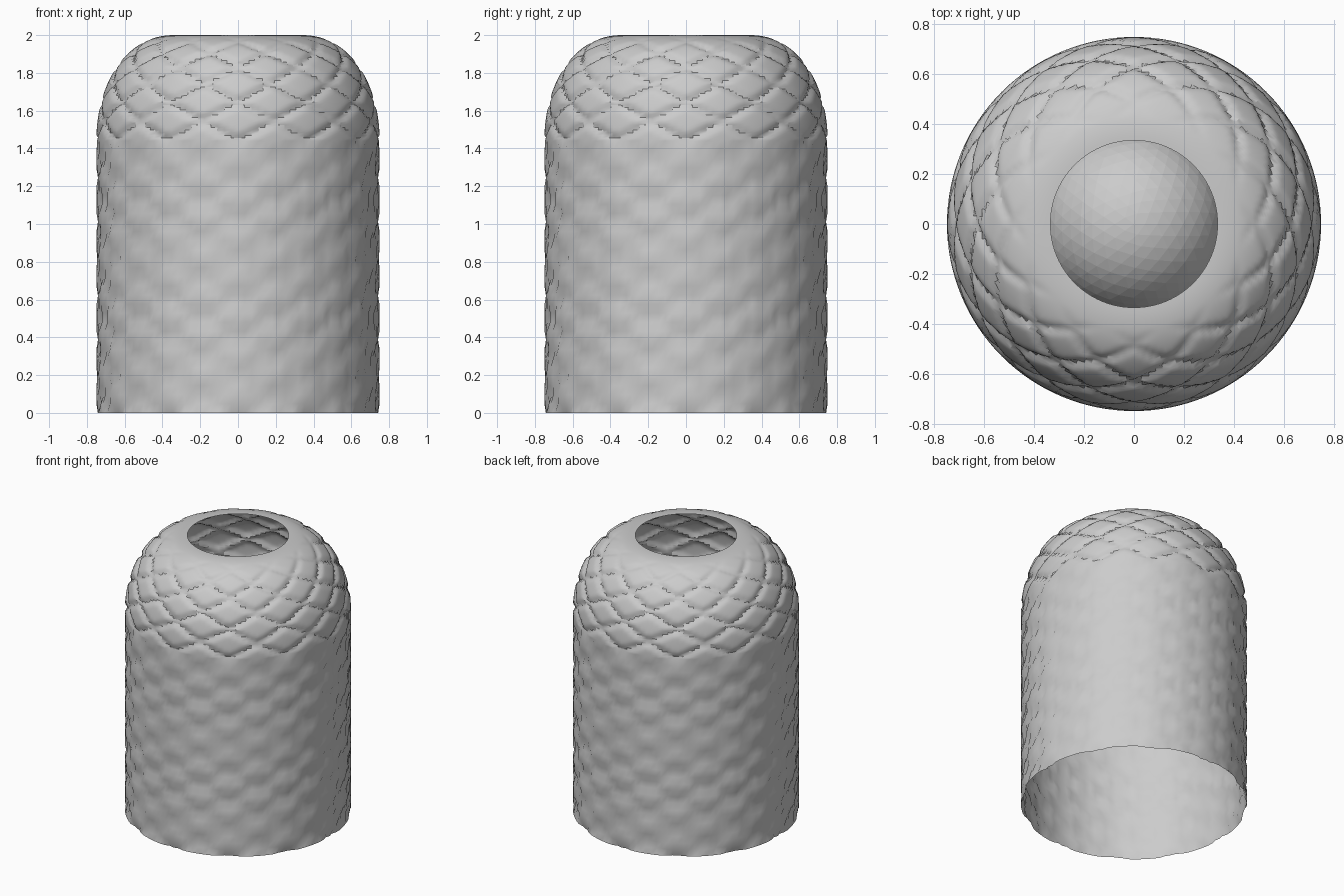
import bpy, bmesh, math
from mathutils import Vector

if "Cube" in bpy.data.objects:
    bpy.data.objects.remove(bpy.data.objects["Cube"])

COLUMNS = 128      # vertices around the shade
CELLS = 12         # quilt diamonds around
PITCH = 0.208      # height of one diamond
NODE = 1.44        # height of a seam crossing at the front
DEPTH = 0.018      # seam depth
HALF = 0.017       # seam half width

grey = bpy.data.materials.new("soft_grey")
grey.use_nodes = True
grey.diffuse_color = (0.6, 0.6, 0.6, 1)
grey.node_tree.nodes["Principled BSDF"].inputs["Base Color"].default_value = (0.6, 0.6, 0.6, 1)


def make_object(name, bm):
    mesh = bpy.data.meshes.new(name)
    bm.to_mesh(mesh)
    bm.free()
    mesh.materials.append(grey)
    obj = bpy.data.objects.new(name, mesh)
    bpy.context.collection.objects.link(obj)
    return obj


def shade_profile():
    """Radius and height pairs: coarse straight wall, then a fine rounded shoulder."""
    pts = [Vector((0.75, NODE * i / 30)) for i in range(30)]
    rows = 64
    a, b = 0.415, 0.56
    for i in range(rows + 1):
        t = math.pi / 2 * i / rows
        # slightly squared elliptical shoulder
        pts.append(Vector((0.75 - a + a * math.cos(t) ** 0.92,
                           NODE + b * math.sin(t) ** 0.98)))
    return pts


def seam(theta, s, r):
    """Depth of the crossed spiral seams at an angle and a distance along the profile."""
    u, v = theta / math.tau * CELLS, (s - NODE) / PITCH
    slope = math.hypot(CELLS / (math.tau * r), 1 / PITCH)
    d = min(abs(k - round(k)) for k in (u + v, u - v)) / slope
    fade = min(1, max(0, (r - 0.43) / 0.15))
    return DEPTH * fade * math.exp(-(d / HALF) ** 2)


# quilted shade: open single-skin shell with seams pressed inward
bm = bmesh.new()
profile = shade_profile()
rings, s = [], 0.0
for i, p in enumerate(profile):
    before, after = profile[max(i - 1, 0)], profile[min(i + 1, len(profile) - 1)]
    if i:
        s += (p - before).length
    tangent = (after - before).normalized()
    normal = Vector((tangent.y, -tangent.x))
    ring = []
    for c in range(COLUMNS):
        theta = math.tau * c / COLUMNS
        q = p - normal * seam(theta, s, p.x)
        ring.append(bm.verts.new((q.x * math.sin(theta), -q.x * math.cos(theta), max(q.y, 0))))
    rings.append(ring)
for low, high in zip(rings, rings[1:]):
    for c in range(COLUMNS):
        n = (c + 1) % COLUMNS
        bm.faces.new((low[c], low[n], high[n], high[c]))
shade = make_object("quilted_shade", bm)
bpy.ops.object.select_all(action="DESELECT")
shade.select_set(True)
bpy.context.view_layer.objects.active = shade
bpy.ops.object.shade_smooth_by_angle(angle=math.radians(30))

# faceted bulb hanging inside
bm = bmesh.new()
bmesh.ops.create_icosphere(bm, subdivisions=4, radius=0.375)
bulb = make_object("bulb", bm)
bulb.location.z = 1.0
